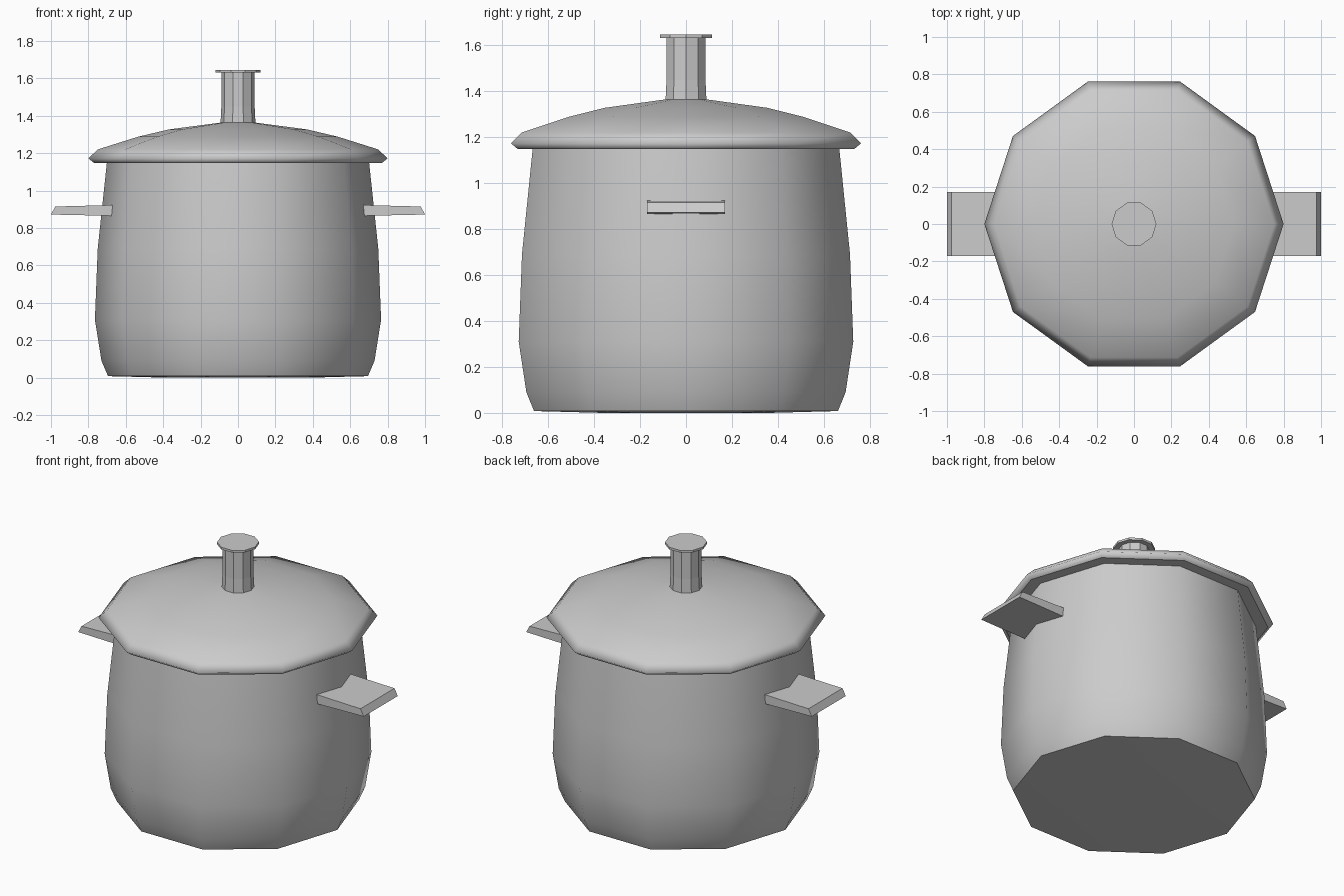
import bpy, bmesh
from math import cos, sin, pi

if "Cube" in bpy.data.objects:
    bpy.data.objects.remove(bpy.data.objects["Cube"])

SIDES = 10


def revolve(name, profile, sharp=(), smooth=True):
    """Ten-sided lathe of (radius, z) rings, capped at both ends; sharp = ring indices kept crisp."""
    bm = bmesh.new()
    rings = [[bm.verts.new((r * cos(2 * pi * i / SIDES), r * sin(2 * pi * i / SIDES), z))
              for i in range(SIDES)] for r, z in profile]
    for a, b in zip(rings, rings[1:]):
        for i in range(SIDES):
            j = (i + 1) % SIDES
            bm.faces.new((a[i], a[j], b[j], b[i]))
    bm.faces.new(rings[0][::-1])
    bm.faces.new(rings[-1])
    for f in bm.faces:
        f.smooth = smooth
    for k in sharp:
        for i in range(SIDES):
            bm.edges.get((rings[k][i], rings[k][(i + 1) % SIDES])).smooth = False
    return finish(name, bm)


def finish(name, bm):
    bmesh.ops.recalc_face_normals(bm, faces=bm.faces)
    me = bpy.data.meshes.new(name)
    bm.to_mesh(me)
    bm.free()
    ob = bpy.data.objects.new(name, me)
    bpy.context.collection.objects.link(ob)
    return ob


def handle(name, side):
    """Flat tapered tab, extruded across y from its side outline."""
    outline = [(0.66, 0.865), (1.0, 0.872), (0.977, 0.915), (0.66, 0.923)]
    bm = bmesh.new()
    face = bm.faces.new([bm.verts.new((side * x, -0.17, z)) for x, z in outline])
    ext = bmesh.ops.extrude_face_region(bm, geom=[face])
    moved = [g for g in ext["geom"] if isinstance(g, bmesh.types.BMVert)]
    bmesh.ops.translate(bm, verts=moved, vec=(0, 0.34, 0))
    return finish(name, bm)


# Pot body with a very slightly domed base
revolve("pot_body", [(0.38, 0.0), (0.695, 0.008), (0.73, 0.09), (0.765, 0.31),
                     (0.75, 0.69), (0.70, 1.16)], sharp=(1, 5))

# Lid with turned rim and shallow dome
revolve("lid", [(0.68, 1.148), (0.77, 1.148), (0.80, 1.172), (0.75, 1.22),
                (0.535, 1.288), (0.37, 1.327), (0.09, 1.364)], sharp=(0, 1))

# Knob stem and cap
revolve("knob_stem", [(0.094, 1.35), (0.089, 1.45), (0.089, 1.632)], smooth=False)
revolve("knob_cap", [(0.12, 1.631), (0.12, 1.645)], smooth=False)

# Side handles
handle("handle_right", 1)
handle("handle_left", -1)
